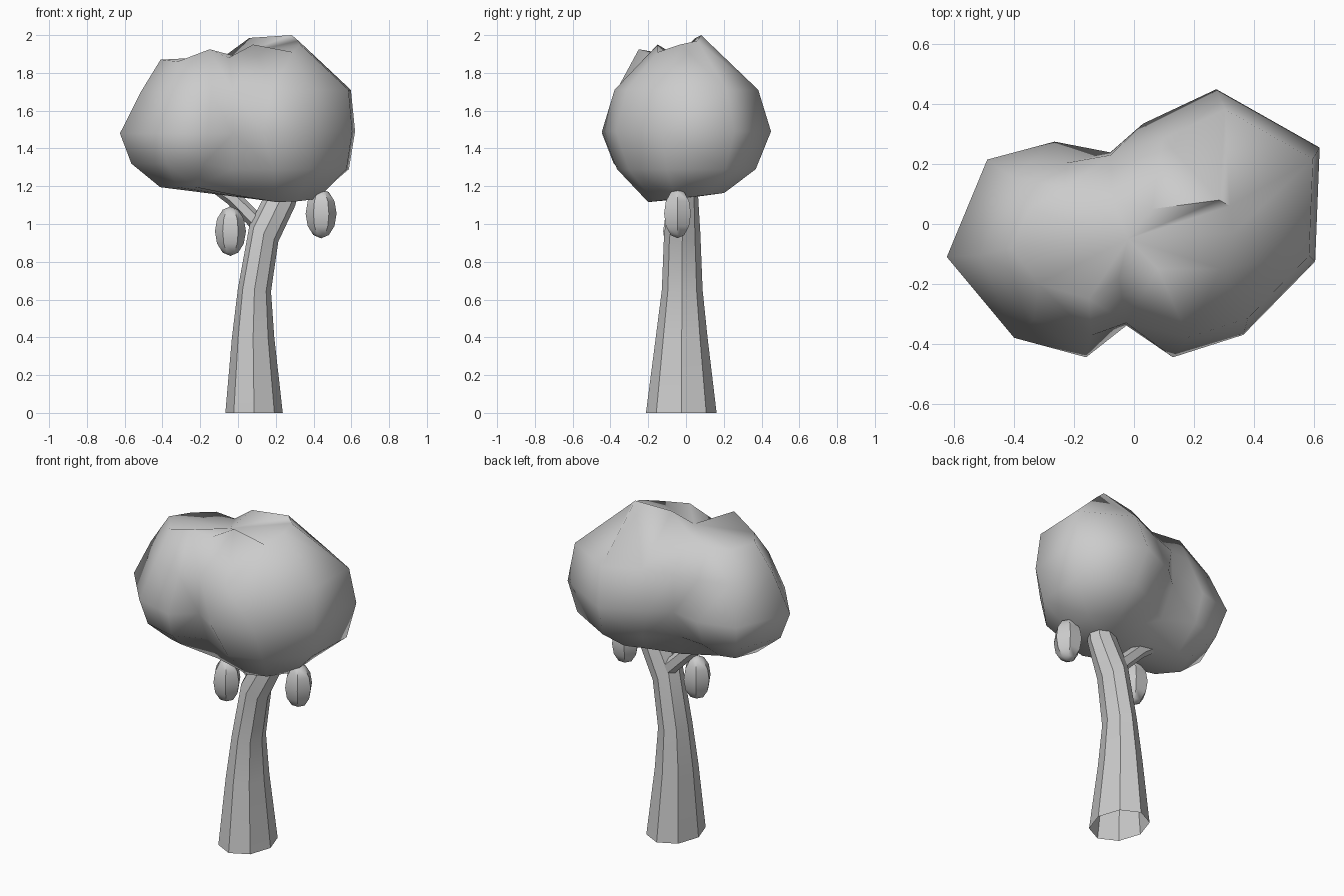
import bpy, bmesh
from math import sin, cos, pi, radians
from mathutils import Vector

if "Cube" in bpy.data.objects:
    bpy.data.objects.remove(bpy.data.objects["Cube"])


def loft(name, rings, bottom=None, top=None, angle=30):
    """Skin a stack of equal-sized rings; optional pole points close the ends."""
    bm = bmesh.new()
    vs = [[bm.verts.new(p) for p in ring] for ring in rings]
    n = len(vs[0])
    for a, b in zip(vs, vs[1:]):
        for i in range(n):
            j = (i + 1) % n
            bm.faces.new((a[i], a[j], b[j], b[i]))
    for pole, ring in ((bottom, vs[0]), (top, vs[-1])):
        if pole:
            p = bm.verts.new(pole)
            for i in range(n):
                bm.faces.new((ring[i], ring[(i + 1) % n], p))
    bmesh.ops.triangulate(bm, faces=bm.faces[:])
    bmesh.ops.recalc_face_normals(bm, faces=bm.faces[:])
    me = bpy.data.meshes.new(name)
    bm.to_mesh(me)
    bm.free()
    ob = bpy.data.objects.new(name, me)
    bpy.context.collection.objects.link(ob)
    smooth(ob, angle)
    return ob


def smooth(ob, angle):
    bpy.ops.object.select_all(action='DESELECT')
    ob.select_set(True)
    bpy.context.view_layer.objects.active = ob
    bpy.ops.object.shade_smooth_by_angle(angle=radians(angle))


def limb(name, stations, sides):
    """Faceted limb; station = x, y, z, x radius, y radius, lean in degrees."""
    rings = []
    for x, y, z, rx, ry, lean in stations:
        t = radians(lean)
        u, v = Vector((cos(t), 0, -sin(t))) * rx, Vector((0, ry, 0))
        rings.append([Vector((x, y, z)) + u * cos(2 * pi * i / sides)
                      + v * sin(2 * pi * i / sides) for i in range(sides)])
    return loft(name, rings)


# Trunk: eight-sided, open at the base, leaning right near the top
limb("trunk", [(0.085, -0.025, 0, 0.152, 0.187, 0),
               (0.08, -0.023, 0.4, 0.112, 0.137, 0),
               (0.087, -0.02, 0.65, 0.088, 0.108, 5),
               (0.137, -0.02, 0.95, 0.088, 0.096, 30),
               (0.225, -0.01, 1.13, 0.085, 0.075, 20),
               (0.27, 0, 1.28, 0.06, 0.06, 20)], 8)

# Side branch running left into the smaller lobe
limb("branch", [(0.12, 0.01, 0.99, 0.045, 0.045, -40),
                (-0.03, 0.01, 1.14, 0.042, 0.042, -48),
                (-0.22, 0, 1.27, 0.03, 0.03, -60)], 6)

# Foliage: one two-lobed mass with a pinched waist.
# Outline at its widest; each point belongs to the right, waist or left zone.
outline = [(0.62, 0.255), (0.275, 0.45), (0.03, 0.335), (-0.08, 0.245),
           (-0.265, 0.275), (-0.49, 0.215), (-0.625, -0.11), (-0.4, -0.38),
           (-0.16, -0.445), (-0.025, -0.345), (0.13, -0.445),
           (0.365, -0.37), (0.605, -0.125)]
zones = "RRRWLLLLLWRRR"
centres = {"R": (0.27, 0), "W": (-0.04, -0.05), "L": (-0.27, -0.08)}

# Each level gives, per zone: height, scale about the zone centre, x shift,
# slope along y
levels = [{"R": (1.14, 0.45, 0, 0.12), "W": (1.15, 0.45, 0.03, 0),
           "L": (1.195, 0.4, 0, 0)},
          {"R": (1.29, 0.82, 0.03, 0), "W": (1.29, 0.68, 0, 0),
           "L": (1.32, 0.83, 0, 0)},
          {"R": (1.49, 1, 0, 0), "W": (1.48, 0.98, 0, 0), "L": (1.48, 1, 0, 0)},
          {"R": (1.71, 0.85, 0.03, 0), "W": (1.7, 0.95, 0, 0),
           "L": (1.7, 0.8, 0.04, 0)}]
rings = []
for level in levels:
    ring = []
    for (x, y), zone in zip(outline, zones):
        cx, cy = centres[zone]
        z, s, dx, slope = level[zone]
        ring.append((cx + dx + (x - cx) * s, cy + (y - cy) * s,
                     z + slope * (y - cy) * s))
    rings.append(ring)

# Uneven rim around the hollow on top
rings.append([(0.32, 0.06, 1.97), (0.285, 0.08, 2.0), (0.06, 0.05, 1.985),
              (-0.07, 0.07, 1.89), (-0.23, 0.12, 1.87), (-0.35, 0.05, 1.86),
              (-0.41, -0.08, 1.87), (-0.32, -0.2, 1.86), (-0.15, -0.25, 1.925),
              (-0.05, -0.18, 1.88), (0.08, -0.15, 1.95),
              (0.29, -0.15, 1.91), (0.33, -0.03, 1.95)])
loft("foliage", rings, (0.1, -0.05, 1.13), (-0.02, -0.05, 1.89), angle=75)

# Hanging fruit
for name, loc in (("fruit_left", (-0.04, -0.05, 0.962)),
                  ("fruit_right", (0.44, -0.045, 1.055))):
    bpy.ops.mesh.primitive_uv_sphere_add(segments=6, ring_count=6, radius=1,
                                         location=loc, rotation=(0, 0, radians(30)))
    ob = bpy.context.object
    ob.name = name
    ob.scale = (0.082, 0.082, 0.131)
    smooth(ob, 40)
